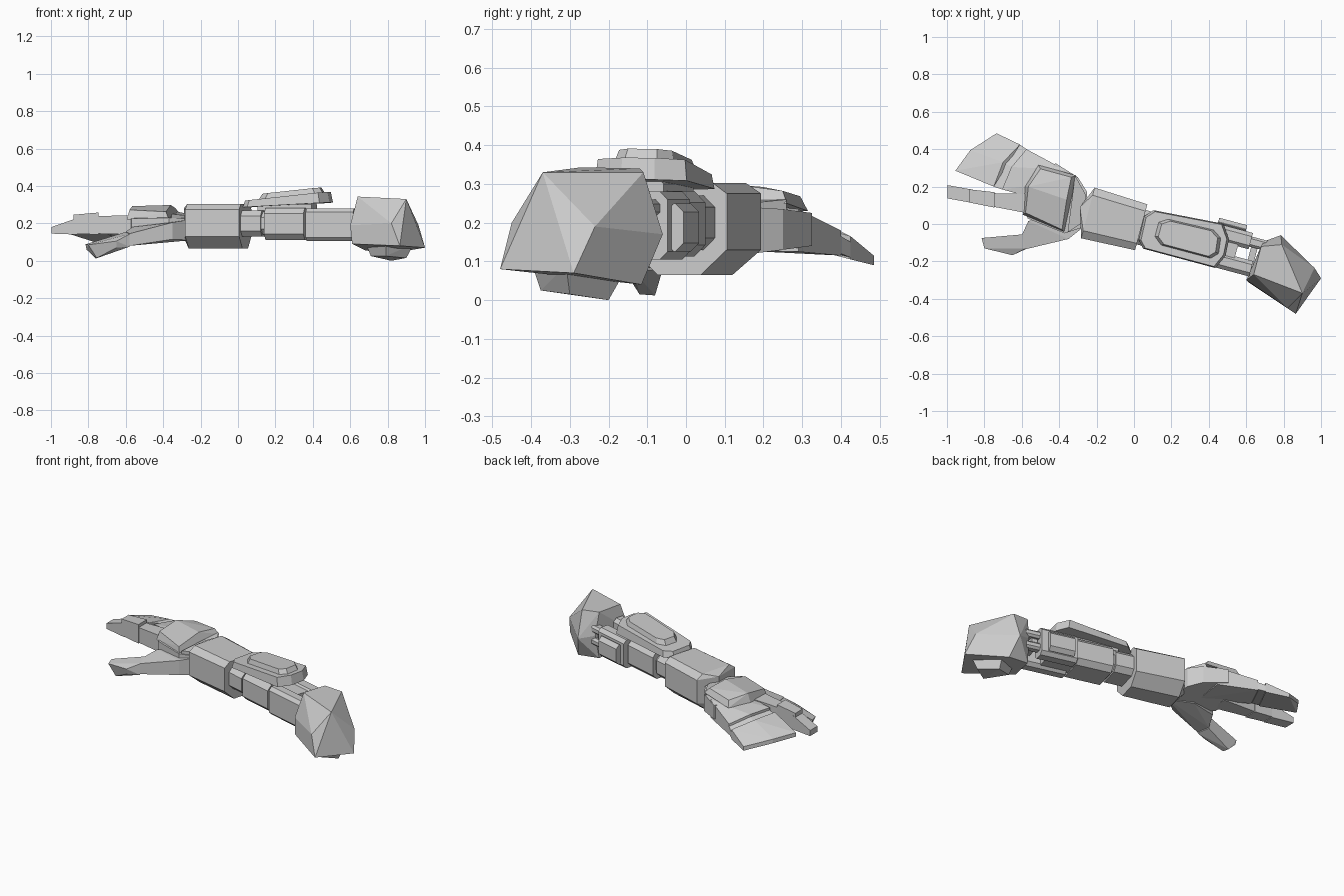
import bpy, bmesh
from math import radians
from mathutils import Matrix, Vector

# Forearm frame: u along the arm, v across it
ARM = Matrix.Translation((0, -0.007, 0)) @ Matrix.Rotation(radians(-15), 4, 'Z')
WORLD = Matrix.Identity(4)


def hull(name, pts, frame=WORLD):
    """Faceted convex solid around a few corner points."""
    bm = bmesh.new()
    for p in pts:
        bm.verts.new(frame @ Vector(p))
    res = bmesh.ops.convex_hull(bm, input=bm.verts)
    junk = {g for g in res['geom_interior'] + res['geom_unused'] if isinstance(g, bmesh.types.BMVert)}
    bmesh.ops.delete(bm, geom=list(junk), context='VERTS')
    bmesh.ops.dissolve_limit(bm, angle_limit=radians(5), verts=bm.verts, edges=bm.edges)
    bmesh.ops.recalc_face_normals(bm, faces=bm.faces)
    me = bpy.data.meshes.new(name)
    bm.to_mesh(me)
    bm.free()
    ob = bpy.data.objects.new(name, me)
    bpy.context.collection.objects.link(ob)
    return ob


def beam(name, u, v, z, ch=0.02):
    """Box along the arm with chamfered long edges."""
    pts = []
    for uu in u:
        for vs, vv in ((1, v[0]), (-1, v[1])):
            for zs, zz in ((1, z[0]), (-1, z[1])):
                pts += [(uu, vv + vs * ch, zz), (uu, vv, zz + zs * ch)]
    return hull(name, pts, ARM)


def plate(name, outline, z0, z1, inset, tilt0, tilt1):
    """Plate whose top outline is shrunk toward its centre; each side has its own tilt along u."""
    n = len(outline)
    cx, cy = (sum(p[i] for p in outline) / n for i in (0, 1))
    pts = []
    for x, y in outline:
        pts.append((x, y, z0 + tilt0 * x))
        tx, ty = cx + (x - cx) * inset, cy + (y - cy) * inset
        pts.append((tx, ty, z1 + tilt1 * tx))
    return hull(name, pts, ARM)


def slab(name, tops):
    """Slab from top points (x, y, z_top, z_bottom)."""
    return hull(name, [(x, y, z) for x, y, a, b in tops for z in (a, b)])


# Wrist block
def wrist_section(u, w, nose):
    return [(u, s * a * w, z) for s in (1, -1)
            for a, z in ((0.7, 0.303), (1, 0.275), (1, 0.13), (0.45, 0.065))] + [
            (u + nose, 0.02, 0.28), (u + nose, 0.02, 0.12)]


hull("wrist_block", wrist_section(-0.255, 0.14, -0.05) + wrist_section(0.04, 0.127, 0), ARM)

# Forearm core
beam("forearm_collar", (0.035, 0.15), (-0.095, 0.095), (0.13, 0.27), 0.03)
beam("forearm_neck", (0.14, 0.18), (-0.08, 0.08), (0.14, 0.26), 0.03)
beam("forearm_body", (0.172, 0.39), (-0.105, 0.105), (0.112, 0.282), 0.03)
beam("forearm_rear", (0.38, 0.565), (-0.06, 0.09), (0.12, 0.27), 0.02)

# Twin beams and rods leading to the elbow
beam("outer_beam", (0.402, 0.665), (-0.105, -0.02), (0.105, 0.28), 0.02)
beam("inner_beam", (0.402, 0.625), (0.035, 0.125), (0.105, 0.28), 0.02)
beam("inner_beam_panel", (0.43, 0.585), (0.11, 0.157), (0.125, 0.25), 0.022)
for i, z in enumerate((0.14, 0.215)):
    beam(f"elbow_rod_{i}", (0.59, 0.71), (0.05, 0.105), (z, z + 0.045), 0.012)
beam("elbow_cross_pin", (0.635, 0.67), (-0.06, 0.09), (0.16, 0.22), 0.012)

# Forearm shield: tilted base plate with a raised cap
base = [(0.04, 0.06), (0.08, 0.105), (0.46, 0.132), (0.51, 0.06),
        (0.515, -0.03), (0.48, -0.108), (0.08, -0.108), (0.045, -0.07)]
cap = [(0.12, 0.05), (0.165, 0.08), (0.42, 0.088), (0.47, 0.055),
       (0.48, -0.03), (0.445, -0.066), (0.165, -0.066), (0.12, -0.03)]
plate("shield_base", base, 0.283, 0.315, 0.95, 0.055, 0.105)
plate("shield_cap", cap, 0.31, 0.343, 0.88, 0.1, 0.105)
beam("shield_mount", (0.12, 0.42), (-0.05, 0.06), (0.26, 0.31), 0.01)

# Elbow block
hull("elbow_block", [
    (0.90, -0.37, 0.33), (0.965, -0.235, 0.19), (0.79, -0.11, 0.33), (0.785, -0.06, 0.17),
    (0.82, -0.115, 0.04), (1.0, -0.29, 0.07), (0.865, -0.48, 0.08), (0.82, -0.45, 0.20),
    (0.64, -0.27, 0.343), (0.68, -0.12, 0.34), (0.69, -0.095, 0.20), (0.68, -0.12, 0.055),
    (0.61, -0.31, 0.09), (0.60, -0.30, 0.19)])
hull("elbow_under_plate", [
    (0.68, -0.24, 0.10), (0.79, -0.40, 0.10), (0.94, -0.31, 0.09), (0.83, -0.16, 0.07),
    (0.71, -0.25, 0.025), (0.79, -0.375, 0.025), (0.90, -0.30, 0.015), (0.82, -0.20, 0.0)])

# Palm and cuff
slab("palm", [(-0.25, 0.17, 0.24, 0.12), (-0.25, -0.01, 0.225, 0.11), (-0.30, 0.25, 0.235, 0.13),
              (-0.37, -0.05, 0.23, 0.12), (-0.57, 0.03, 0.225, 0.14), (-0.58, 0.12, 0.24, 0.15),
              (-0.42, 0.325, 0.225, 0.14)])
slab("wrist_cuff", [(-0.315, 0.26, 0.26, 0.15), (-0.355, -0.045, 0.25, 0.15),
                    (-0.26, 0.16, 0.25, 0.13), (-0.255, 0.02, 0.24, 0.13)])

# Back-of-hand plate
hull("hand_back_plate", [
    (-0.51, 0.315, 0.23), (-0.31, 0.26, 0.25), (-0.37, -0.045, 0.22), (-0.595, 0.05, 0.22),
    (-0.585, 0.20, 0.23), (-0.50, 0.295, 0.268), (-0.335, 0.25, 0.282), (-0.385, -0.03, 0.262),
    (-0.58, 0.06, 0.272), (-0.565, 0.20, 0.292), (-0.36, 0.13, 0.298)])

# Joined finger plates: palm edge, knuckle band, tips (inner, middle, outer corners)
rows = [[(-0.40, 0.10, 0.24), (-0.42, 0.22, 0.245), (-0.37, 0.29, 0.235)],
        [(-0.705, 0.185, 0.235), (-0.655, 0.305, 0.225), (-0.575, 0.40, 0.18)],
        [(-0.75, 0.20, 0.225), (-0.70, 0.33, 0.212), (-0.61, 0.425, 0.165)],
        [(-0.955, 0.285, 0.185), (-0.875, 0.395, 0.165), (-0.735, 0.485, 0.115)]]
names = ("finger_base_plate", "finger_knuckle_band", "finger_tip_plate")
for i, (name, drop, thick) in enumerate(zip(names, (0, 0.015, 0), ((0.11, 0.065), (0.06, 0.055), (0.06, 0.025)))):
    slab(name, [(x, y, z - drop, z - t) for row, t in zip(rows[i:i + 2], thick) for x, y, z in row])

# Index finger: three segments given by (x, y_low, y_high, z_top, z_bottom) at both ends
index = [((-0.53, 0.05, 0.16, 0.245, 0.14), (-0.765, 0.095, 0.165, 0.238, 0.145)),
         ((-0.745, 0.088, 0.17, 0.258, 0.14), (-0.88, 0.115, 0.185, 0.246, 0.145)),
         ((-0.86, 0.112, 0.183, 0.228, 0.14), (-0.998, 0.137, 0.208, 0.18, 0.145))]
for i, ends in enumerate(index):
    slab(f"index_segment_{i}", [(x, y, a, b) for x, lo, hi, a, b in ends for y in (lo, hi)])

# Thumb: base flowing out of the palm, then a drooping tip
slab("thumb_base", [(-0.25, 0.0, 0.222, 0.11), (-0.35, -0.08, 0.205, 0.115), (-0.40, 0.05, 0.21, 0.12),
                    (-0.565, 0.016, 0.18, 0.12), (-0.60, -0.06, 0.155, 0.085), (-0.58, -0.135, 0.145, 0.08)])
hull("thumb_tip", [
    (-0.59, -0.055, 0.157), (-0.575, -0.13, 0.145), (-0.60, -0.06, 0.08), (-0.58, -0.135, 0.075),
    (-0.65, -0.167, 0.105), (-0.65, -0.155, 0.07), (-0.815, -0.075, 0.088), (-0.80, -0.13, 0.085),
    (-0.76, -0.08, 0.012), (-0.755, -0.12, 0.015), (-0.81, -0.08, 0.06)])
